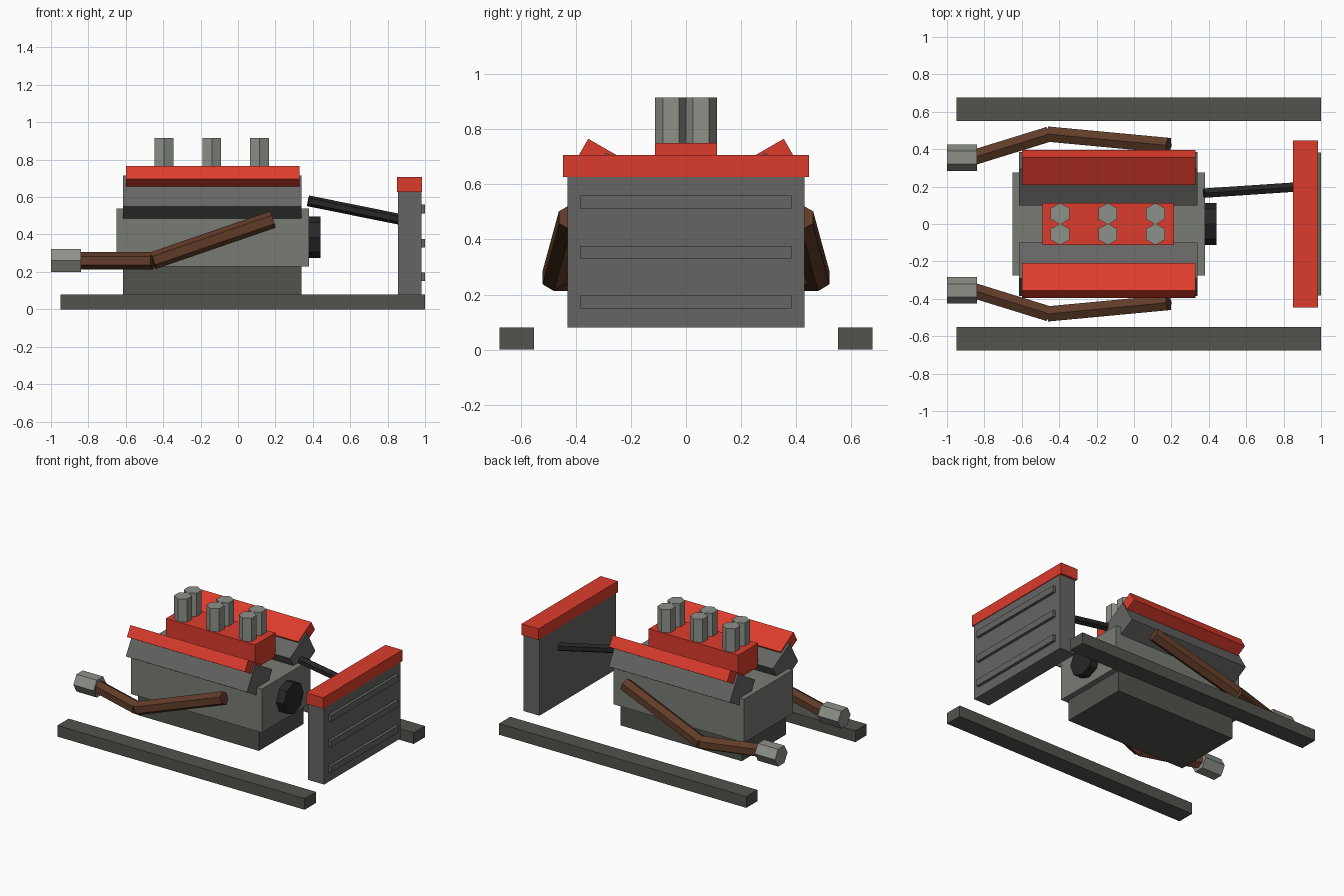
import bpy
from math import pi, radians
from mathutils import Vector

if "Cube" in bpy.data.objects:
    bpy.data.objects.remove(bpy.data.objects["Cube"])


def material(name, rgb):
    m = bpy.data.materials.new(name)
    m.diffuse_color = (*rgb, 1)
    m.use_nodes = True
    m.node_tree.nodes["Principled BSDF"].inputs["Base Color"].default_value = m.diffuse_color
    return m


RED = material("red_paint", (0.72, 0.045, 0.025))
IRON = material("cast_iron", (0.19, 0.20, 0.175))
STEEL = material("steel", (0.27, 0.28, 0.25))
DARK = material("dark_metal", (0.13, 0.13, 0.125))
FRAME = material("frame_metal", (0.085, 0.085, 0.075))
BLACK = material("rubber", (0.02, 0.02, 0.02))
RUST = material("rusty_pipe", (0.12, 0.045, 0.022))


def finish(name, mat):
    o = bpy.context.object
    o.name = name
    o.data.materials.append(mat)
    return o


def box(name, mat, x, y, z, tilt=0):
    """Box from (min, max) pairs, tilted about the x axis through its centre."""
    pairs = (x, y, z)
    bpy.ops.mesh.primitive_cube_add(size=1, location=[(a + b) / 2 for a, b in pairs],
                                    rotation=(tilt, 0, 0))
    o = finish(name, mat)
    o.scale = [b - a for a, b in pairs]
    return o


def rod(name, mat, a, b, r, sides=6, roll=None):
    """Straight prism between two points."""
    a, b = Vector(a), Vector(b)
    d = b - a
    bpy.ops.mesh.primitive_cylinder_add(vertices=sides, radius=r, depth=d.length,
                                        location=(a + b) / 2,
                                        rotation=roll or d.to_track_quat('Z', 'Y').to_euler())
    return finish(name, mat)


def around(c, size):
    return (c - size / 2, c + size / 2)


# Engine block and oil pan
box("engine_block", IRON, (-0.65, 0.38), (-0.275, 0.275), (0.23, 0.54))
box("oil_pan", FRAME, (-0.615, 0.34), (-0.25, 0.25), (0.08, 0.23))

# Intake manifold with six hexagonal stacks
box("intake_manifold", RED, (-0.49, 0.215), (-0.113, 0.113), (0.58, 0.75))
for x in (-0.395, -0.14, 0.115):
    for y in (-0.055, 0.055):
        rod("intake_stack", STEEL, (x, y, 0.74), (x, y, 0.915), 0.058, roll=(0, 0, 0))

# Crank pulley
rod("crank_pulley", BLACK, (0.36, 0, 0.385), (0.44, 0, 0.385), 0.112, 8)

# Parts mirrored front to back
for s, side in ((-1, "front"), (1, "back")):
    tilt = s * radians(30)
    box(f"{side}_cylinder_head", DARK, (-0.615, 0.34),
        around(s * 0.2425, 0.22), around(0.5775, 0.19), tilt)
    box(f"{side}_valve_cover", RED, (-0.6, 0.33),
        around(s * 0.301, 0.17), around(0.688, 0.08), tilt)
    # Exhaust: sloping pipe, tail pipe, hexagonal tip
    elbow = (-0.455, s * 0.48, 0.26)
    rod(f"{side}_exhaust_pipe", RUST, (0.185, s * 0.42, 0.48), elbow, 0.047)
    rod(f"{side}_tail_pipe", RUST, elbow, (-0.86, s * 0.355, 0.26), 0.047)
    rod(f"{side}_exhaust_tip", STEEL, (-1, s * 0.355, 0.26), (-0.84, s * 0.355, 0.26),
        0.071, roll=(0, pi / 2, 0))
    # Frame rail
    box(f"{side}_frame_rail", FRAME, (-0.95, 1), around(s * 0.614, 0.126), (0, 0.08))

# Radiator with top tank and slats
box("radiator_core", DARK, (0.855, 0.98), (-0.43, 0.43), (0.08, 0.63))
box("radiator_tank", RED, (0.85, 0.985), (-0.446, 0.446), (0.627, 0.706))
for z in (0.173, 0.354, 0.536):
    box("radiator_slat", DARK, (0.97, 1), (-0.382, 0.382), around(z, 0.046))

# Coolant hose
rod("coolant_hose", BLACK, (0.375, 0.165, 0.58), (0.87, 0.198, 0.48), 0.029)
